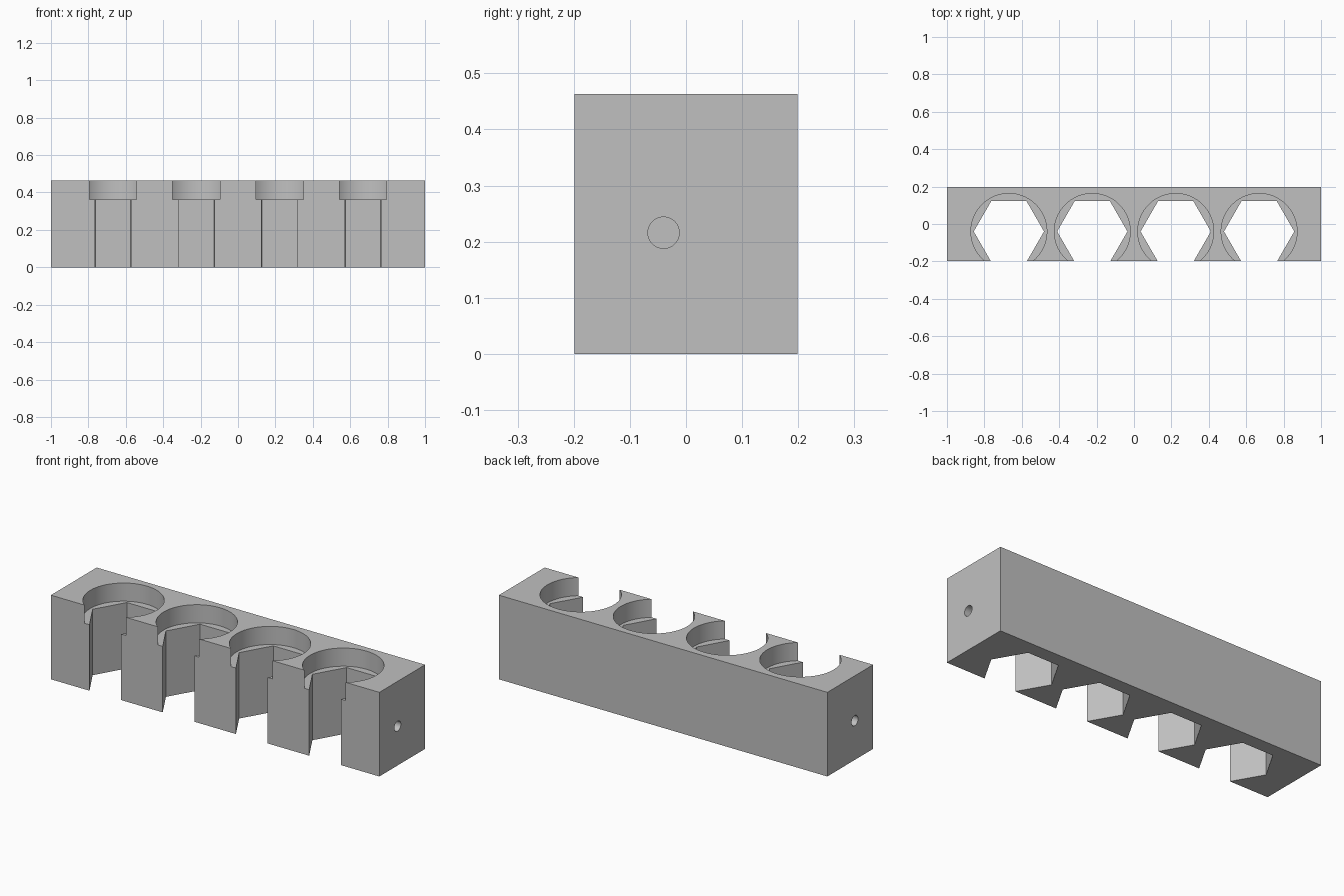
import bpy
import math

cube = bpy.data.objects.get("Cube")
if cube:
    bpy.data.objects.remove(cube, do_unlink=True)

DEPTH, HEIGHT = 0.398, 0.463
SOCKET_Y = -0.04
PITCH = 0.446
LEDGE_Z = 0.363
OVERSHOOT = 0.1

# One plain grey for the whole holder
grey = bpy.data.materials.new("plain grey")
grey.use_nodes = True
colour = (0.53, 0.53, 0.53, 1)
grey.diffuse_color = colour
grey.node_tree.nodes["Principled BSDF"].inputs["Base Color"].default_value = colour

# Rectangular block
bpy.ops.mesh.primitive_cube_add(size=1, location=(0, 0, HEIGHT / 2))
block = bpy.context.object
block.name = "socket_holder_block"
block.scale = (2, DEPTH, HEIGHT)
bpy.ops.object.transform_apply(location=False, rotation=False, scale=True)
block.data.materials.append(grey)


def cut(name, sides, radius, length, location, rotation):
    """Subtract a prism from the block and discard the cutter."""
    bpy.ops.mesh.primitive_cylinder_add(vertices=sides, radius=radius, depth=length,
                                        location=location, rotation=rotation)
    cutter = bpy.context.object
    cutter.name = name
    cutter.hide_render = True
    cutter.data.materials.append(grey)
    bpy.ops.object.select_all(action="DESELECT")
    block.select_set(True)
    bpy.context.view_layer.objects.active = block
    mod = block.modifiers.new(name, "BOOLEAN")
    mod.operation = "DIFFERENCE"
    mod.solver = "EXACT"
    mod.object = cutter
    bpy.ops.object.modifier_apply(modifier=mod.name)
    bpy.data.objects.remove(cutter, do_unlink=True)


# Four hexagonal slots, each with a round recess on top, open to the front
for i in range(4):
    x = (i - 1.5) * PITCH
    cut("hex_slot", 6, 0.188, HEIGHT + 2 * OVERSHOOT,
        (x, SOCKET_Y, HEIGHT / 2), (0, 0, math.radians(30)))
    top = HEIGHT + OVERSHOOT
    cut("round_recess", 96, 0.203, top - LEDGE_Z,
        (x, SOCKET_Y, (top + LEDGE_Z) / 2), (0, 0, 0))

# Blind pin hole in each end
for side in (-1, 1):
    cut("pin_hole", 32, 0.028, 0.2,
        (side, SOCKET_Y, 0.216), (0, math.radians(90), 0))

bpy.ops.object.shade_smooth_by_angle(angle=math.radians(30))
